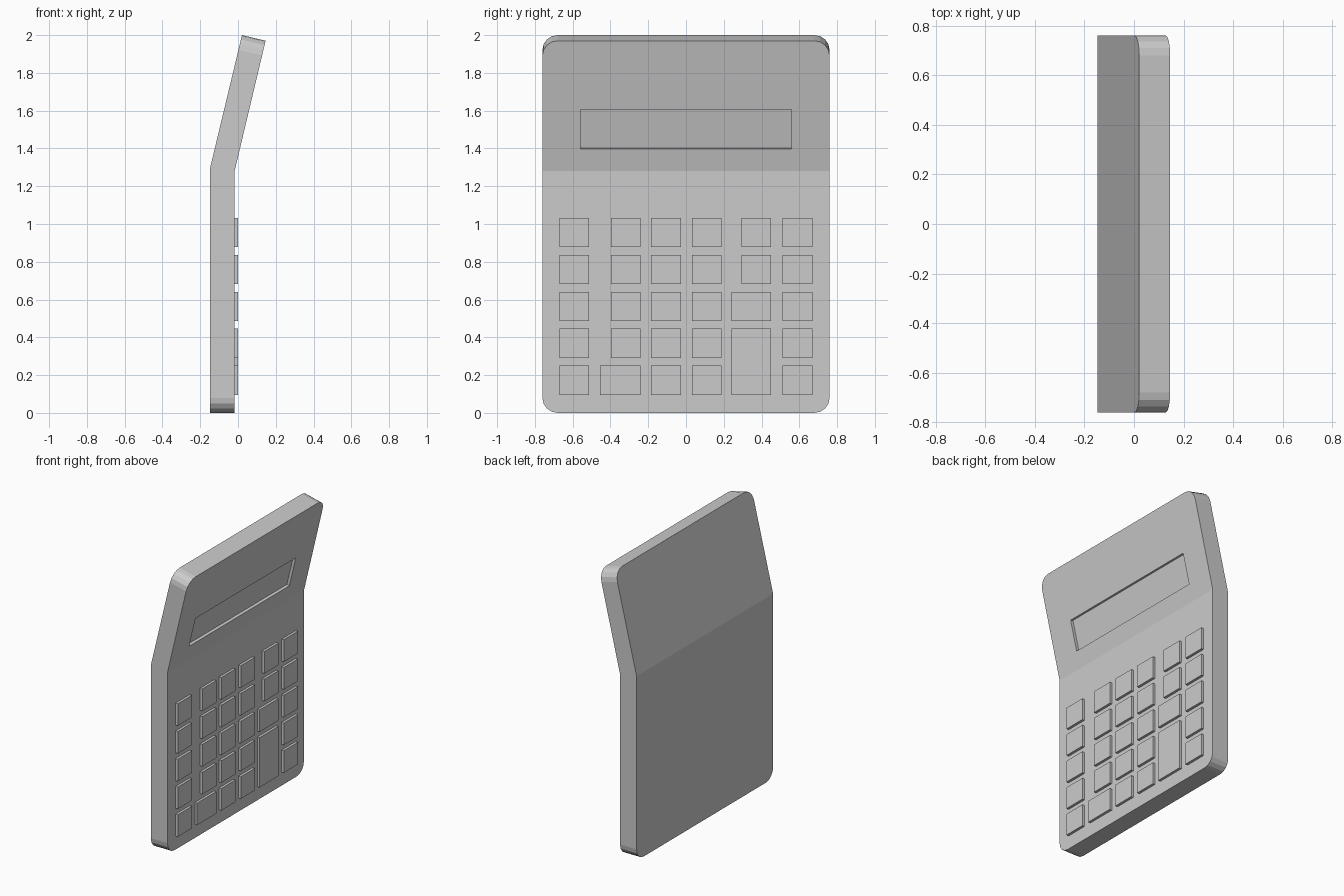
import bpy, bmesh
from mathutils import Vector, Matrix

if "Cube" in bpy.data.objects:
    bpy.data.objects.remove(bpy.data.objects["Cube"])

FRONT_X = -0.018


def finish(name, bm):
    bmesh.ops.recalc_face_normals(bm, faces=bm.faces[:])
    me = bpy.data.meshes.new(name)
    bm.to_mesh(me)
    bm.free()
    ob = bpy.data.objects.new(name, me)
    bpy.context.collection.objects.link(ob)
    return ob


def box(name, lo, hi, frame=Matrix()):
    lo, hi = Vector(lo), Vector(hi)
    bm = bmesh.new()
    bmesh.ops.create_cube(bm, size=1)
    for v in bm.verts:
        v.co = (lo + hi) / 2 + v.co * (hi - lo)
    bm.transform(frame)
    return finish(name, bm)


# Bent body: side profile extruded across the width
profile = [(-0.147, 0), (FRONT_X, 0), (FRONT_X, 1.28),
           (0.146, 1.97), (0.021, 2.0), (-0.147, 1.30)]
bm = bmesh.new()
face = bm.faces.new([bm.verts.new((x, -0.76, z)) for x, z in profile])
ext = bmesh.ops.extrude_face_region(bm, geom=[face])
bmesh.ops.translate(bm, vec=(0, 1.52, 0),
                    verts=[g for g in ext["geom"] if isinstance(g, bmesh.types.BMVert)])
bm.normal_update()

# Round the four outer corners
corners = []
for e in bm.edges:
    a, b = (v.co for v in e.verts)
    same_side = abs(a.y - b.y) < 1e-4
    if same_side and (max(a.z, b.z) < 0.01 or min(a.z, b.z) > 1.9):
        corners.append(e)
bmesh.ops.bevel(bm, geom=corners, offset=0.08, segments=4, profile=0.5, affect='EDGES')
body = finish("body", bm)

# Recessed display window, cut along the tilted panel
p0 = Vector((FRONT_X, 0, 1.28))
up = (Vector((0.146, 0, 1.97)) - p0).normalized()
side = Vector((0, 1, 0))
out = side.cross(up)
frame = Matrix((out, side, up)).transposed().to_4x4()
frame.translation = p0
s0, s1 = (1.397 - 1.28) / up.z, (1.607 - 1.28) / up.z
cutter = box("display_cutter", (-0.02, -0.558, s0), (0.1, 0.558, s1), frame)
cutter.hide_render = True
cutter.hide_viewport = True
mod = body.modifiers.new("display_recess", 'BOOLEAN')
mod.object = cutter
mod.operation = 'DIFFERENCE'
mod.solver = 'EXACT'

# Keypad: columns and rows of raised keys
cols = [(-0.67, -0.513), (-0.397, -0.24), (-0.185, -0.027),
        (0.031, 0.187), (0.294, 0.45), (0.511, 0.669)]
rows = [(0.095 + 0.1955 * i, 0.25 + 0.1955 * i) for i in range(5)]


def key(name, ys, zs):
    box(name, (FRONT_X - 0.005, ys[0], zs[0]), (0, ys[1], zs[1]))


special = {(1, 0), (4, 0), (4, 1), (4, 2)}
for c, ys in enumerate(cols):
    for r, zs in enumerate(rows):
        if (c, r) not in special:
            key(f"key_{c}_{r}", ys, zs)

# Oversized keys
key("wide_key_bottom", (-0.454, -0.24), rows[0])
key("wide_key_middle", (0.24, 0.45), rows[2])
key("tall_key", (0.24, 0.45), (rows[0][0], rows[1][1]))
